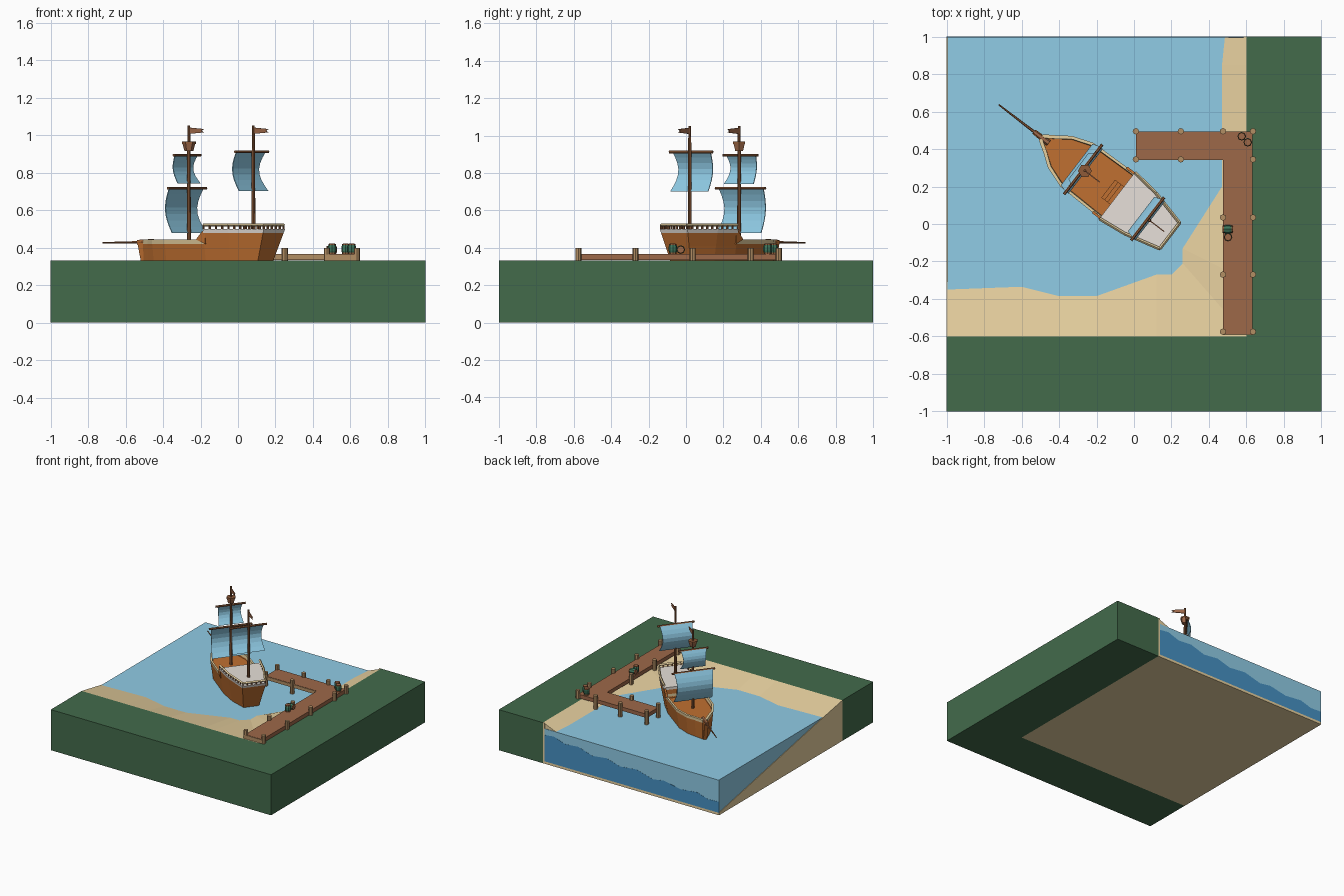
import bpy, bmesh, math
from mathutils import Vector

if "Cube" in bpy.data.objects:
    bpy.data.objects.remove(bpy.data.objects["Cube"])


def mat(name, r, g, b):
    m = bpy.data.materials.new(name)
    lin = [((c / 255 + 0.055) / 1.055) ** 2.4 for c in (r, g, b)]
    m.diffuse_color = (*lin, 1)
    m.use_nodes = True
    m.node_tree.nodes["Principled BSDF"].inputs["Base Color"].default_value = m.diffuse_color
    return m


GREEN = mat("grass_green", 67, 107, 75)
SAND = mat("sand", 245, 221, 169)
WATER = mat("water_blue", 144, 204, 230)
DEEP = mat("deep_blue", 70, 145, 195)
DOCK = mat("dock_brown", 157, 104, 73)
HULL = mat("hull_orange", 192, 112, 49)
PALE = mat("pale_deck", 233, 226, 219)
DARK = mat("dark_wood", 142, 91, 57)
POST = mat("post_tan", 178, 142, 100)
TEAL = mat("barrel_green", 62, 118, 92)


def loft(name, rings, m, caps=True, loop=False):
    """Bridge equal-length closed rings of points."""
    bm = bmesh.new()
    vs = [[bm.verts.new(p) for p in r] for r in rings]
    pairs = list(zip(vs, vs[1:])) + ([(vs[-1], vs[0])] if loop else [])
    for a, b in pairs:
        n = len(a)
        for i in range(n):
            bm.faces.new((a[i], a[(i + 1) % n], b[(i + 1) % n], b[i]))
    if caps and not loop:
        bm.faces.new(vs[0][::-1])
        bm.faces.new(vs[-1])
    bmesh.ops.recalc_face_normals(bm, faces=bm.faces[:])
    me = bpy.data.meshes.new(name)
    bm.to_mesh(me)
    bm.free()
    me.materials.append(m)
    o = bpy.data.objects.new(name, me)
    bpy.context.collection.objects.link(o)
    return o


def prism(name, pts, z0, z1, m):
    return loft(name, [[(x, y, z) for x, y in pts] for z in (z0, z1)], m)


def box(name, x0, x1, y0, y1, z0, z1, m):
    return prism(name, [(x0, y0), (x1, y0), (x1, y1), (x0, y1)], z0, z1, m)


def rod(name, stops, m, n=8):
    """Straight tube through (point, radius) stops."""
    pts = [Vector(p) for p, r in stops]
    d = (pts[-1] - pts[0]).normalized()
    a = d.cross(Vector((0, 1, 0)) if abs(d.z) > 0.9 else Vector((0, 0, 1))).normalized()
    b = d.cross(a)
    rings = [[p + (a * math.cos(t) + b * math.sin(t)) * r
              for t in (2 * math.pi * i / n for i in range(n))]
             for p, (_, r) in zip(pts, stops)]
    return loft(name, rings, m)


# --- land, sloping beach and lower water ---
TOP, SEA, E = .333, .287, .996
prism("grass_land", [(-1, -1), (1, -1), (1, 1), (.6, 1), (.6, -.6), (-1, -.6)], 0, TOP, GREEN)
box("sea_bed", -1, .6, -.6, 1, 0, .02, SAND)
shore = [(-E, -.35), (-.6, -.335), (-.4, -.385), (-.2, -.385), (.12, -.27), (.2, -.27),
         (.26, -.21), (.26, -.13), (.47, .2), (.47, .85), (.485, E)]
inland = [(-E, -.6), (-.6, -.6), (-.4, -.6), (-.2, -.6), (.12, -.6), (.2, -.6),
          (.6, -.6), (.6, -.3), (.6, .2), (.6, .85), (.6, E)]
loft("beach", [[(*a, .02), (*a, SEA), (*b, TOP), (*b, .02)] for a, b in zip(shore, inland)], SAND)
prism("water", shore + [(-E, E)], .02, SEA, WATER)
box("beach_end_strip", .585, .6, E, 1, .02, TOP, SAND)
box("water_back_face", -1, .585, E, .999, .02, SEA, WATER)
# deep water cut on the back face, with a wavy upper edge
deep = [(.585, .235), (.5, .245), (.4, .21), (.28, .22), (.15, .18), (.02, .195), (-.1, .16),
        (-.25, .175), (-.4, .135), (-.5, .15), (-.65, .12), (-.8, .135), (-.9, .105), (-1, .11)]
deep += [(-1, .02), (.585, .02)]
loft("deep_water", [[(x, y, z) for x, z in deep] for y in (E, 1)], DEEP)
# sloping sand cut on the left face
slope = [(1, .02), (-.35, SEA), (-.6, TOP), (-.6, .02)]
loft("sand_slope", [[(x, y, z) for y, z in slope] for x in (-E, -1)], SAND)

# --- dock ---
box("dock_walkway", .475, .632, -.588, .495, TOP + .002, .366, DOCK)
box("dock_arm", .01, .475, .345, .495, TOP + .002, .366, DOCK)
box("dock_end_board", .475, .632, -.592, -.588, TOP, .364, POST)
box("dock_arm_board", .01, .475, .341, .345, .338, .364, POST)
posts = [(.01, .495), (.25, .495), (.475, .495), (.01, .345), (.25, .345), (.635, .345), (.635, .495)]
posts += [(x, y) for x in (.475, .635) for y in (.035, -.27, -.575)]
for x, y in posts:
    rod("dock_post", [((x, y, .2), .017), ((x, y, .4), .017)], POST)


# --- barrels ---
def barrel(c, axis):
    c, d = Vector(c), Vector(axis)
    rod("barrel", [(c - d * .026, .018), (c - d * .01, .023),
                   (c + d * .01, .023), (c + d * .026, .018)], TEAL)
    for k in (-.023, .023):
        rod("barrel_hoop", [(c + d * (k - .004), .020), (c + d * (k + .004), .020)], DARK)
        rod("barrel_lid", [(c + d * (k - .005), .015), (c + d * (k + .005), .015)], DOCK)


barrel((.5, -.028, .39), (1, 0, 0))
for x, y in ((.502, -.07), (.575, .468), (.607, .436)):
    barrel((x, y, .394), (0, 0, 1))

# --- ship, in its own frame: s forward, l to port ---
ANG = math.radians(142.5)
U = Vector((math.cos(ANG), math.sin(ANG), 0))
V = Vector((-U.y, U.x, 0))


def P(s, l, z):
    return Vector((-.09, .152, z)) + U * s + V * l


# stations: top s, top half width, bottom s, bottom half width
stations = [(-.355, .092, -.295, .066), (-.156, .142, -.15, .112), (0, .16, 0, .132), (.27, .153, .27, .128),
            (.387, .11, .38, .095), (.45, .061, .45, .054), (.513, .02, .508, .018)]


def outline(z, sts, inset=0):
    t = (z - .32) / .17
    half = []
    for a, b, c, d in sts:
        s, w = c + (a - c) * t, d + (b - d) * t
        half.append((s * (1 - inset * 2), max(w - inset, .004)))
    return [P(s, w, z) for s, w in half] + [P(s, -w, z) for s, w in half[::-1]]


def wall(name, z0, z1, sts, th, m):
    loft(name, [outline(z0, sts), outline(z1, sts),
                outline(z1, sts, th), outline(z0, sts, th)], m, loop=True)


poop, fore = stations[:3], stations[2:]
loft("hull", [outline(.265, stations), outline(.41, stations)], HULL)
wall("hull_bulwark", .41, .421, fore, .012, HULL)
wall("bulwark_rail", .421, .444, fore, .014, SAND)
loft("stern_castle", [outline(.41, poop), outline(.48, poop)], HULL)
loft("stern_deck", [outline(.48, poop), outline(.5, poop)], PALE)
# stem post under the bowsprit
stem = [(.49, .27), (.516, .27), (.556, .44), (.49, .44)]
loft("stem_post", [[P(s, w, z) for s, z in stem] for w in (-.014, .014)], HULL)
# sloped shoulders joining stern castle and bulwark
for k in (-1, 1):
    tri = [(-.01, .42), (.05, .444), (.012, .485), (-.01, .498)]
    loft("hull_shoulder", [[P(s, k * w, z) for s, z in tri] for w in (.143, .156)], HULL)
# steps from main deck to stern deck
for i in range(3):
    s1, z1 = .06 - .02 * i, .43 + .02 * i
    loft("deck_step", [[P(a, b, z) for a, b in ((-.01, -.06), (s1, -.06), (s1, .06), (-.01, .06))]
                       for z in (.405, z1)], HULL)
# stern railing: posts along the edge, cap rail above
ring = outline(.498, poop, .006)
path = [ring[2], ring[1], ring[0], ring[5], ring[4], ring[3]]
for a, b in zip(path, path[1:]):
    n = max(2, round((b - a).length / .035))
    for i in range(n):
        p = a.lerp(b, i / n)
        rod("rail_post", [(p, .006), (p + Vector((0, 0, .022)), .006)], DARK, 4)
    rod("cap_rail", [(Vector((a.x, a.y, .522)), .009), (Vector((b.x, b.y, .522)), .009)], SAND, 4)

# bowsprit
rod("bowsprit_base", [(P(.46, 0, .432), .017), (P(.56, 0, .43), .014)], DOCK, 6)
rod("bowsprit", [(P(.55, 0, .429), .008), (P(.797, 0, .427), .004)], DARK, 6)


# --- rigging ---
def sail(s, half, ztop, zbot, bulge):
    """Yard with a sail curved forward."""
    rod("yard", [(P(s + .012, -half, ztop), .008), (P(s + .012, half, ztop), .008)], DARK, 6)
    prof = []
    for i in range(8):
        t = i / 7
        f = s + .02 + bulge * math.sin(math.pi * t) - .02 * t
        w = half - .018 - .012 * math.sin(math.pi * t)
        prof.append((f, w, ztop + (zbot - ztop) * t))
    rings = [[P(f, -w, z), P(f, w, z), P(f - .005, w, z), P(f - .005, -w, z)] for f, w, z in prof]
    loft("sail", rings, WATER)


for s in (.217, -.217):
    rod("mast", [(P(s, 0, .4), .011), (P(s, 0, .9), .009), (P(s, 0, 1.052), .007)], DARK)
    # pennant with a notched tail, streaming aft
    pen = [(0, 1.042), (-.1, 1.034), (-.085, 1.024), (-.1, 1.016), (0, 1.008)]
    loft("pennant", [[P(s + a, l, z) for a, z in pen] for l in (-.003, .003)], DOCK)
sail(.217, .168, .718, .478, .045)
sail(.217, .117, .895, .742, .032)
sail(-.217, .145, .912, .702, .045)
# crow's nest
rod("lookout_basket", [(P(.217, 0, .918), .024), (P(.217, 0, .955), .034)], DOCK, 6)
rod("lookout_rim", [(P(.217, 0, .955), .037), (P(.217, 0, .967), .037)], DARK, 6)
